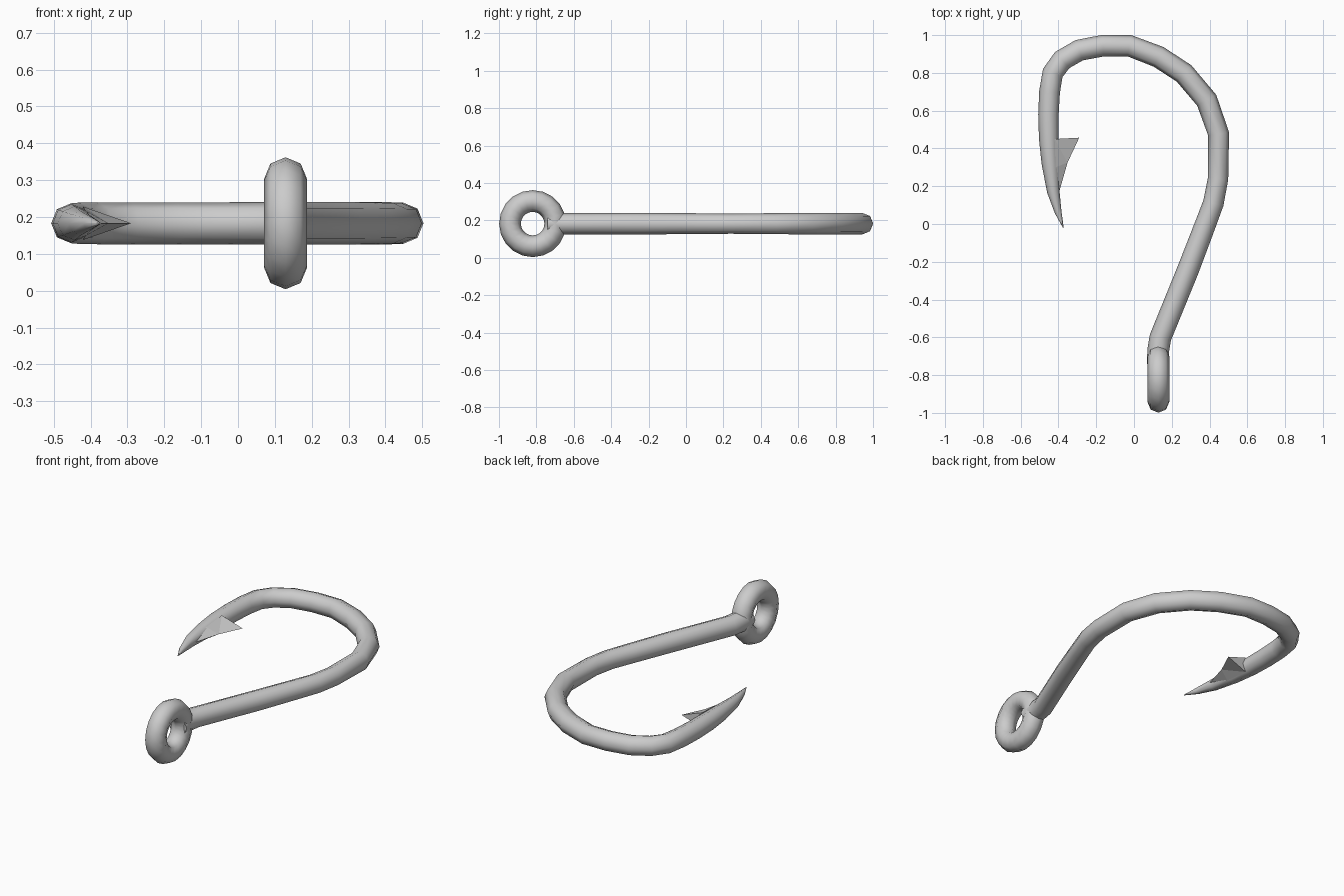
import bpy, bmesh
from math import sin, cos, pi
from mathutils import Vector

if "Cube" in bpy.data.objects:
    bpy.data.objects.remove(bpy.data.objects["Cube"])

Z, R, SIDES = 0.183, 0.058, 8


def add_object(name, bm):
    bmesh.ops.recalc_face_normals(bm, faces=bm.faces)
    mesh = bpy.data.meshes.new(name)
    bm.to_mesh(mesh)
    bm.free()
    obj = bpy.data.objects.new(name, mesh)
    bpy.context.collection.objects.link(obj)
    return obj


def smooth(obj, angle):
    bpy.ops.object.select_all(action='DESELECT')
    obj.select_set(True)
    bpy.context.view_layer.objects.active = obj
    bpy.ops.object.shade_smooth_by_angle(angle=angle)


# Bent wire: centre line (x, y, radius) from the eye to the needle point
path = [(0.128, -0.74, R), (0.128, -0.67, R), (0.14, -0.60, R), (0.285, -0.245, R),
        (0.375, -0.01, 0.056), (0.42, 0.11, 0.055), (0.445, 0.24, 0.054),
        (0.448, 0.477, 0.056), (0.385, 0.655, R), (0.265, 0.797, R),
        (0.13, 0.885, R), (-0.025, 0.944, 0.057), (-0.165, 0.944, 0.057),
        (-0.29, 0.92, 0.057), (-0.38, 0.868, 0.057), (-0.43, 0.80, 0.056),
        (-0.447, 0.70, 0.055), (-0.453, 0.58, 0.054), (-0.451, 0.45, 0.052),
        (-0.443, 0.32, 0.046), (-0.427, 0.17, 0.033), (-0.401, 0.06, 0.018),
        (-0.374, -0.02, 0.002)]
bm = bmesh.new()
pts = [Vector((x, y, Z)) for x, y, r in path]
rings = []
for i, p in enumerate(pts):
    before = pts[max(i - 1, 0)]
    after = pts[min(i + 1, len(pts) - 1)]
    a = (p - before).normalized()
    b = (after - p).normalized()
    t = (a + b).normalized()
    side = Vector((t.y, -t.x, 0))
    r = path[i][2]
    rings.append([bm.verts.new(p + side * r * cos(2 * pi * k / SIDES)
                               + Vector((0, 0, r * sin(2 * pi * k / SIDES))))
                  for k in range(SIDES)])
for a, b in zip(rings, rings[1:]):
    for k in range(SIDES):
        n = (k + 1) % SIDES
        bm.faces.new((a[k], a[n], b[n], b[k]))
bm.faces.new(rings[0])
bm.faces.new(rings[-1])
smooth(add_object("hook_wire", bm), 0.9)

# Line eye: ring standing in the y-z plane
bpy.ops.mesh.primitive_torus_add(location=(0.129, -0.82, Z), rotation=(0, pi / 2, 0),
                                 major_radius=0.121, minor_radius=R,
                                 major_segments=20, minor_segments=SIDES)
eye = bpy.context.object
eye.name = "line_eye"
smooth(eye, 0.9)

# Barb: wedge that splits off the inner side of the point
bm = bmesh.new()
start = bm.verts.new((-0.396, 0.17, Z))
tip = bm.verts.new((-0.29, 0.457, Z))
mid = bm.verts.new((-0.352, 0.325, Z))
up, low = [bm.verts.new((-0.42, 0.45, Z + s * 0.045)) for s in (1, -1)]
up2, low2 = [bm.verts.new((-0.415, 0.30, Z + s * 0.035)) for s in (1, -1)]
for u, v in ((up, up2), (low, low2)):
    bm.faces.new((start, mid, v))
    bm.faces.new((mid, tip, u))
    bm.faces.new((mid, u, v))
bm.faces.new((up, low, tip))
bm.faces.new((up, up2, low2, low))
bm.faces.new((start, up2, low2))
add_object("barb", bm)
